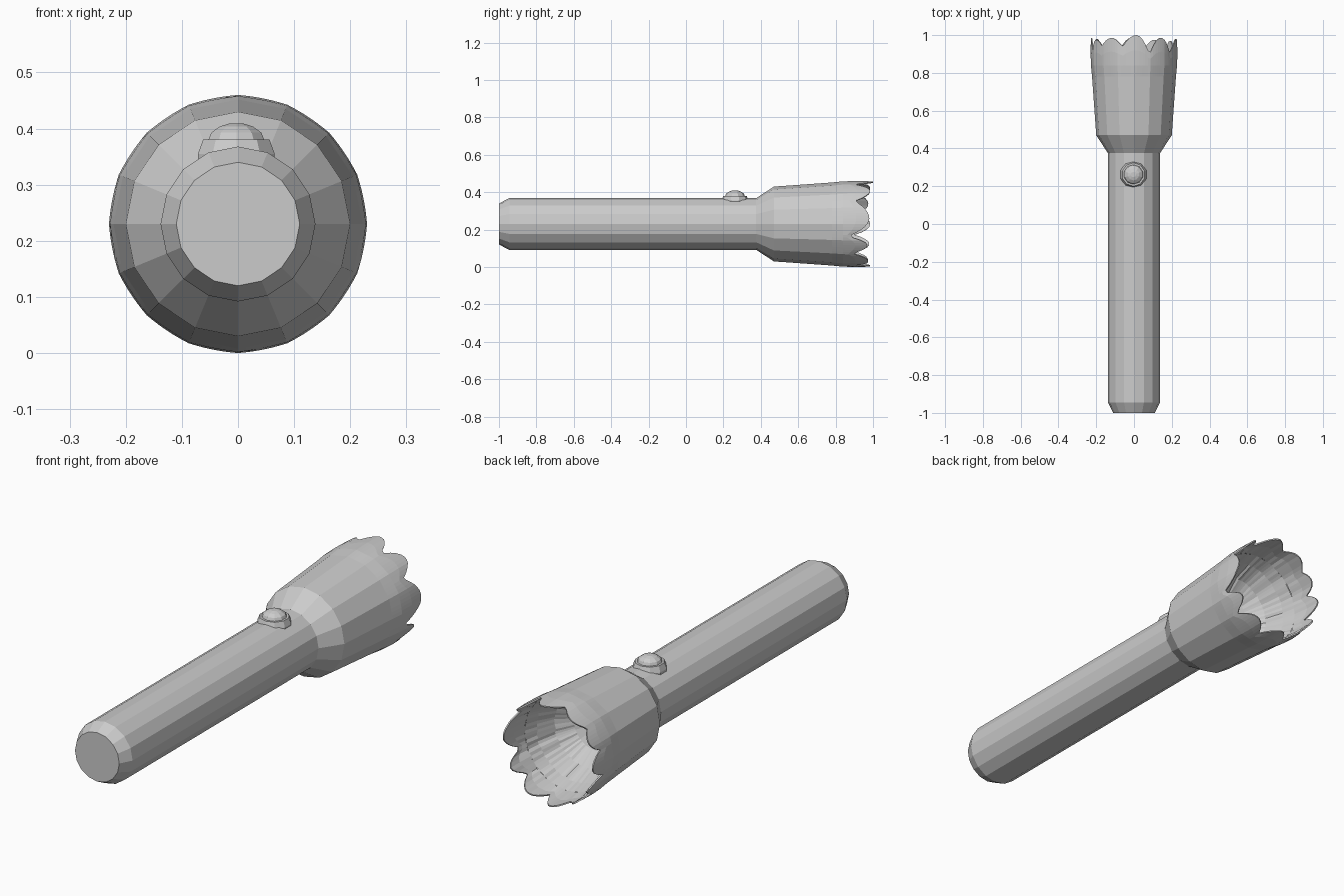
import bpy, bmesh, math, random
from math import pi, sin, cos, radians

if "Cube" in bpy.data.objects:
    bpy.data.objects.remove(bpy.data.objects["Cube"])

random.seed(4)
AXIS_Z = 0.23


def skin(name, rings, cap_start=False, cap_end=False):
    """Join equal-length rings of points with quads into a flat-shaded object."""
    bm = bmesh.new()
    vs = [[bm.verts.new(p) for p in ring] for ring in rings]
    n = len(rings[0])
    for a, b in zip(vs, vs[1:]):
        for i in range(n):
            j = (i + 1) % n
            bm.faces.new((a[i], a[j], b[j], b[i]))
    if cap_start:
        bm.faces.new(vs[0][::-1])
    if cap_end:
        bm.faces.new(vs[-1])
    bmesh.ops.recalc_face_normals(bm, faces=bm.faces)
    me = bpy.data.meshes.new(name)
    bm.to_mesh(me)
    bm.free()
    ob = bpy.data.objects.new(name, me)
    bpy.context.collection.objects.link(ob)
    return ob


def ring_y(r, y, n=16):
    return [(r * cos(2 * pi * i / n), y, AXIS_Z + r * sin(2 * pi * i / n)) for i in range(n)]


def ring_z(r, z, n, x=-0.003, y=0.262):
    return [(x + r * cos(2 * pi * (i + .5) / n), y + r * sin(2 * pi * (i + .5) / n), z) for i in range(n)]


# Handle tube with bevelled tail
skin("handle", [ring_y(r, y) for r, y in
     [(0.11, -1.0), (0.138, -0.945), (0.138, 0.385)]], True, True)

# Flared neck between the handle and the head
skin("head_neck", [ring_y(r, y) for r, y in [(0.12, 0.375), (0.138, 0.375), (0.2, 0.47)]])

# Notches of the broken rim: angle in degrees, depth along y
notches = [(-17, .86), (33, .90), (69, .89), (106, .935), (138, .94), (165, .92),
           (195, .90), (222, .90), (250, .91), (281, .90), (316, .885), (343, .86)]
tips = [.98, .985, 1.0, .985, .975, .985, .98, .97, .985, .975, .97]


def rim_y(deg):
    deg = (deg + 17) % 360 - 17
    for (a0, y0), (a1, y1), tip in zip(notches, notches[1:], tips):
        if a0 <= deg <= a1:
            t = (deg - a0) / (a1 - a0)
            base = y0 + (y1 - y0) * t
            return base + (tip - base) * sin(pi * t) ** 0.8
    return 0.9


COLS = 96
SIDE = 2 * pi / 16


def head_point(i, r, y, facet=1.0, jitter=0.0):
    """Point on the head, blending a 16-sided section into a round one."""
    a = 2 * pi * i / COLS
    flat = cos(SIDE / 2) / cos(a % SIDE - SIDE / 2)
    r *= 1 + (flat - 1) * facet
    r += random.uniform(-jitter, jitter)
    return (r * cos(a), y, AXIS_Z + r * sin(a))


def head_ring(r, y, facet=1.0, jitter=0.0):
    return [head_point(i, r, y, facet, jitter) for i in range(COLS)]


rim = [rim_y(360 * i / COLS) for i in range(COLS)]


def rim_ring(r, f, jitter=0.0):
    return [head_point(i, r, 0.84 + (y - 0.84) * f, 0.4, jitter) for i, y in enumerate(rim)]


# Head shell, jagged rim and hollow reflector
skin("head_shell", [
    head_ring(0.2, 0.47), head_ring(0.222, 0.78), head_ring(0.228, 0.84, 0.6),
    rim_ring(0.23, 0.5), rim_ring(0.228, 1.0), rim_ring(0.222, 1.0),
    rim_ring(0.222, 0.5, 0.002), head_ring(0.214, 0.84, 0.6, 0.003)])
skin("reflector", [
    head_ring(0.214, 0.84, 0.6), head_ring(0.198, 0.78, 0.5, 0.004),
    head_ring(0.165, 0.7, 0.5, 0.004), head_ring(0.11, 0.64), head_ring(0.05, 0.61)],
    cap_end=True)

# Switch collar and domed button
skin("switch_collar", [ring_z(r, z, 10) for r, z in
     [(0.072, 0.335), (0.072, 0.355), (0.062, 0.381), (0.05, 0.381)]], True, True)
skin("switch_button", [ring_z(0.054 * cos(t), 0.376 + 0.034 * sin(t), 10)
     for t in (0, radians(30), radians(55), radians(75))], True, True)
